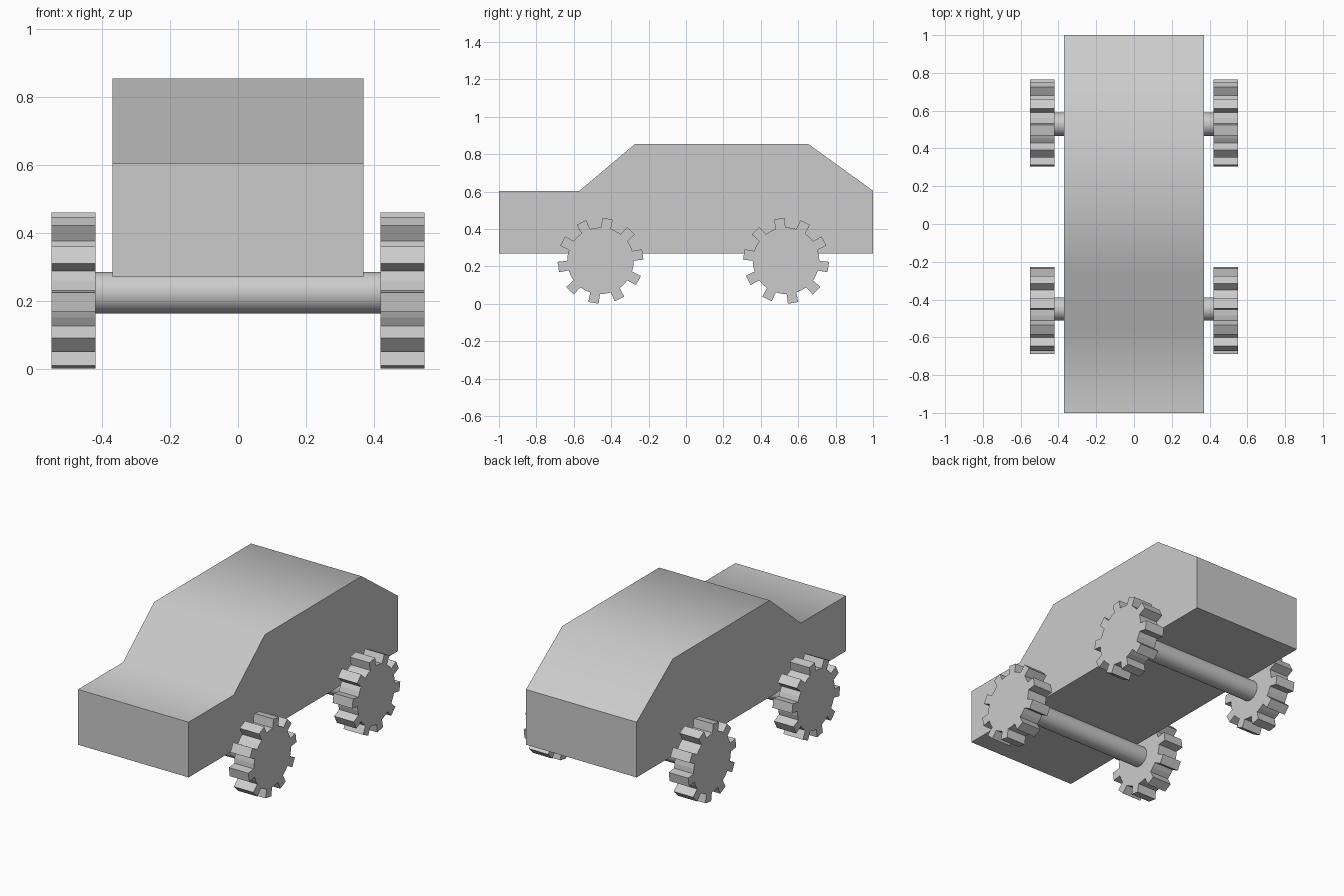
import bpy, bmesh
from math import cos, sin, radians, pi

if "Cube" in bpy.data.objects:
    bpy.data.objects.remove(bpy.data.objects["Cube"])


def prism(name, profile, x0, x1, smooth_angle=None):
    """Extrude a closed (y, z) profile along x from x0 to x1."""
    bm = bmesh.new()
    face = bm.faces.new([bm.verts.new((x0, y, z)) for y, z in profile])
    ext = bmesh.ops.extrude_face_region(bm, geom=[face])
    moved = [v for v in ext["geom"] if isinstance(v, bmesh.types.BMVert)]
    bmesh.ops.translate(bm, verts=moved, vec=(x1 - x0, 0, 0))
    bmesh.ops.recalc_face_normals(bm, faces=bm.faces)
    mesh = bpy.data.meshes.new(name)
    bm.to_mesh(mesh)
    bm.free()
    obj = bpy.data.objects.new(name, mesh)
    bpy.context.collection.objects.link(obj)
    if smooth_angle:
        bpy.ops.object.select_all(action="DESELECT")
        obj.select_set(True)
        bpy.context.view_layer.objects.active = obj
        bpy.ops.object.shade_smooth_by_angle(angle=radians(smooth_angle))
    return obj


def circle(cy, cz, r, n):
    return [(cy + r * cos(2 * pi * i / n), cz + r * sin(2 * pi * i / n)) for i in range(n)]


def gear(cy, cz, phase, teeth=10, r_tip=0.23, r_root=0.178):
    """Toothed outline: (angle from the tooth centre, radius) repeated per tooth."""
    tooth = [(-8.5, r_root), (-7, r_tip), (7, r_tip), (8.5, r_root), (18, r_root)]
    pts = []
    for i in range(teeth):
        for off, r in tooth:
            a = radians(phase + i * 360 / teeth + off)
            pts.append((cy + r * cos(a), cz + r * sin(a)))
    return pts


# Car body: side silhouette extruded across the width
body = [(-1, 0.27), (1, 0.27), (1, 0.604), (0.653, 0.855),
        (-0.272, 0.855), (-0.57, 0.604), (-1, 0.604)]
prism("body", body, -0.37, 0.37, 50)

# Axles and toothed wheels, rear ones turned the opposite way
for end, wheel_y, axle_y, phase in (("front", -0.457, -0.45, 8.5), ("rear", 0.535, 0.528, -8.5)):
    prism(end + "_axle", circle(axle_y, 0.224, 0.061, 32), -0.43, 0.43, 30)
    for side, s in (("left", -1), ("right", 1)):
        prism(f"{end}_{side}_wheel", gear(wheel_y, 0.23, phase), s * 0.42, s * 0.55)
